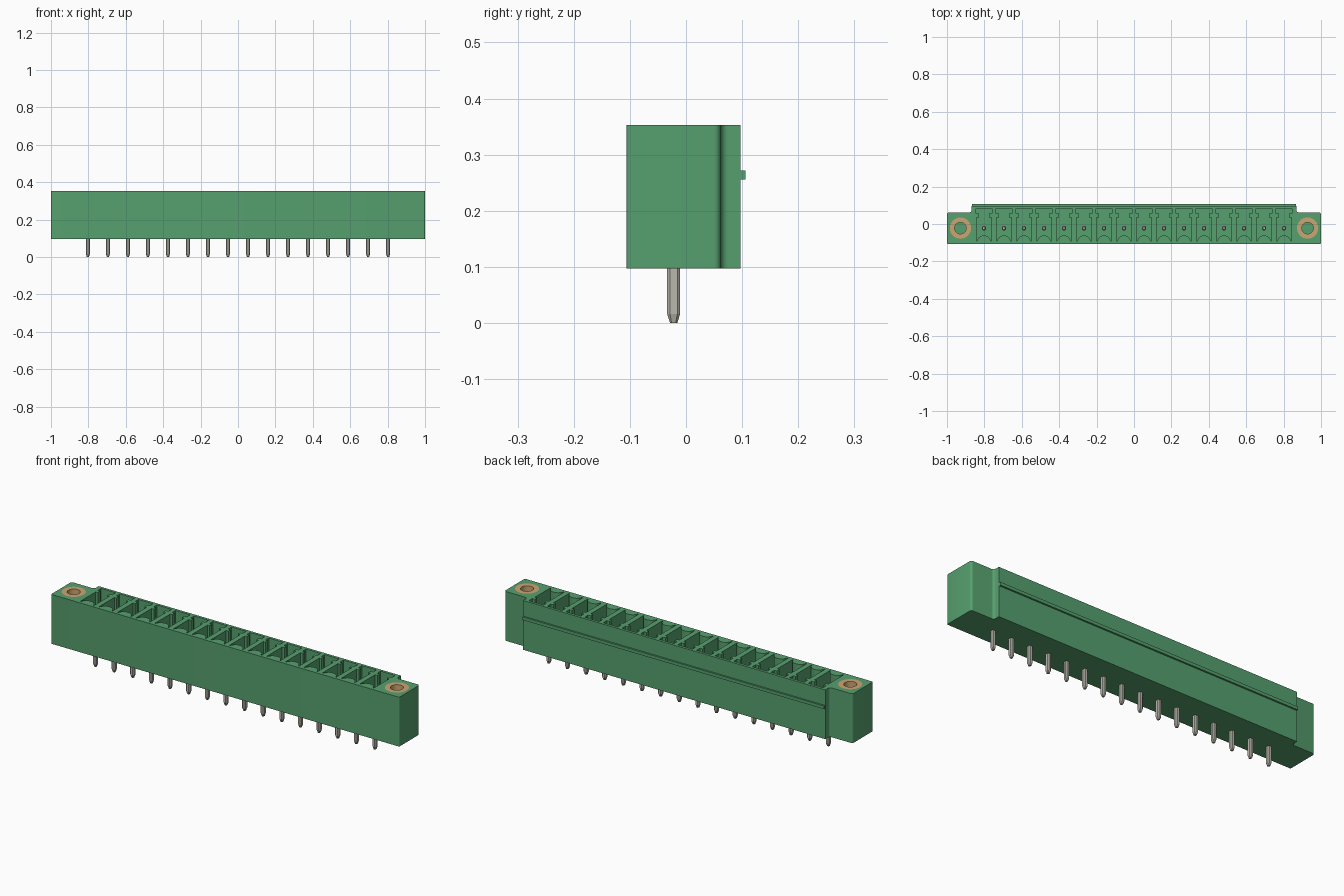
import bpy, bmesh, math

if "Cube" in bpy.data.objects:
    bpy.data.objects.remove(bpy.data.objects["Cube"], do_unlink=True)

Z0, Z1 = 0.097, 0.353          # housing bottom and top
FLOOR = 0.15                   # pocket floor
PINS, PITCH = 16, 0.107
PIN_Y = -0.022
EAR_X = 0.928


def material(name, rgb):
    m = bpy.data.materials.new(name)
    m.diffuse_color = (*rgb, 1)
    m.use_nodes = True
    b = m.node_tree.nodes["Principled BSDF"]
    b.inputs["Base Color"].default_value = (*rgb, 1)
    b.inputs["Roughness"].default_value = 0.6
    return m


GREEN = material("green plastic", (0.093, 0.352, 0.156))
METAL = material("pin metal", (0.49, 0.48, 0.42))
BRASS = material("brass", (0.60, 0.38, 0.17))


def arc(cx, cy, r, a0, a1, n=6):
    return [(cx + r * math.cos(math.radians(a0 + (a1 - a0) * i / n)),
             cy + r * math.sin(math.radians(a0 + (a1 - a0) * i / n))) for i in range(n + 1)]


def prism(bm, pts, z0, z1):
    """Solid between z0 and z1 with the outline pts."""
    low = [bm.verts.new((x, y, z0)) for x, y in pts]
    top = [bm.verts.new((x, y, z1)) for x, y in pts]
    bm.faces.new(low[::-1])
    bm.faces.new(top)
    for i in range(len(pts)):
        j = (i + 1) % len(pts)
        bm.faces.new((low[i], low[j], top[j], top[i]))


def finish(bm, name, mat):
    bmesh.ops.recalc_face_normals(bm, faces=bm.faces)
    me = bpy.data.meshes.new(name)
    bm.to_mesh(me)
    bm.free()
    me.materials.append(mat)
    ob = bpy.data.objects.new(name, me)
    bpy.context.collection.objects.link(ob)
    return ob


def activate(ob):
    bpy.ops.object.select_all(action='DESELECT')
    ob.select_set(True)
    bpy.context.view_layer.objects.active = ob


def mirrored(right):
    return right + [(-x, y) for x, y in reversed(right)]


# Housing outline: rounded ears, concave step up to the deeper middle
outline = mirrored(arc(0.994, -0.100, 0.006, -90, 0, 4)
                   + arc(0.988, 0.050, 0.012, 0, 90)
                   + arc(0.881, 0.075, 0.013, 270, 180)
                   + [(0.868, 0.097)])
bm = bmesh.new()
prism(bm, outline, Z0, Z1)
housing = finish(bm, "housing", GREEN)

# Pockets: rounded bulge on the front wall, necked key slot at the back
cell = mirrored(arc(0, -0.098, 0.037, 80, 10, 7)
                + [(0.040, -0.0916), (0.040, 0.036), (0.027, 0.036),
                   (0.027, 0.055), (0.042, 0.055), (0.042, 0.083)])
bm = bmesh.new()
pin_xs = [(i - (PINS - 1) / 2) * PITCH for i in range(PINS)]
for px in pin_xs:
    prism(bm, [(px + x, y) for x, y in cell], FLOOR, Z1 + 0.05)
for s in (-1, 1):
    prism(bm, arc(s * EAR_X, PIN_Y, 0.057, 0, 360, 32)[:-1], 0.2, Z1 + 0.05)
cutter = finish(bm, "pocket_cutter", GREEN)
cutter.hide_render = True

activate(housing)
mod = housing.modifiers.new("pockets", 'BOOLEAN')
mod.operation = 'DIFFERENCE'
mod.solver = 'EXACT'
mod.object = cutter
bpy.ops.object.modifier_apply(modifier=mod.name)
bpy.data.objects.remove(cutter, do_unlink=True)
bpy.ops.object.shade_smooth_by_angle(angle=math.radians(30))

# Latching rib along the back
bm = bmesh.new()
bmesh.ops.create_cube(bm, size=1)
for v in bm.verts:
    v.co = (v.co.x * 1.732, 0.100 + v.co.y * 0.012, 0.264 + v.co.z * 0.016)
finish(bm, "latch_rib", GREEN)

# Brass threaded inserts in the ears
for s, side in ((1, "left"), (-1, "right")):
    bm = bmesh.new()
    section = [(0.031, 0.2), (0.031, Z1), (0.057, Z1), (0.057, 0.2)]
    rings = [[bm.verts.new((s * EAR_X + x, PIN_Y + y, z))
              for x, y in arc(0, 0, r, 0, 360, 32)[:-1]] for r, z in section]
    for k in range(4):
        a, b = rings[k], rings[(k + 1) % 4]
        for i in range(32):
            j = (i + 1) % 32
            bm.faces.new((a[i], a[j], b[j], b[i]))
    activate(finish(bm, side + "_insert", BRASS))
    bpy.ops.object.shade_smooth_by_angle(angle=math.radians(30))

# Contact pins: chamfered bars with tapered ends
hx, hy, c = 0.0105, 0.0115, 0.005
bar = [(hx, -hy + c), (hx, hy - c), (hx - c, hy), (-hx + c, hy),
       (-hx, hy - c), (-hx, -hy + c), (-hx + c, -hy), (hx - c, -hy)]
bm = bmesh.new()
rings = [[bm.verts.new((x * f, y * f, z)) for x, y in bar]
         for f, z in ((0.55, 0), (1, 0.016), (1, 0.295), (0.6, 0.31))]
bm.faces.new(rings[0][::-1])
bm.faces.new(rings[-1])
for a, b in zip(rings, rings[1:]):
    for i in range(8):
        j = (i + 1) % 8
        bm.faces.new((a[i], a[j], b[j], b[i]))
pin = finish(bm, "pin_1", METAL)
pin.location = (pin_xs[0], PIN_Y, 0)
for n, px in enumerate(pin_xs[1:], 2):
    ob = bpy.data.objects.new(f"pin_{n}", pin.data)
    ob.location = (px, PIN_Y, 0)
    bpy.context.collection.objects.link(ob)
